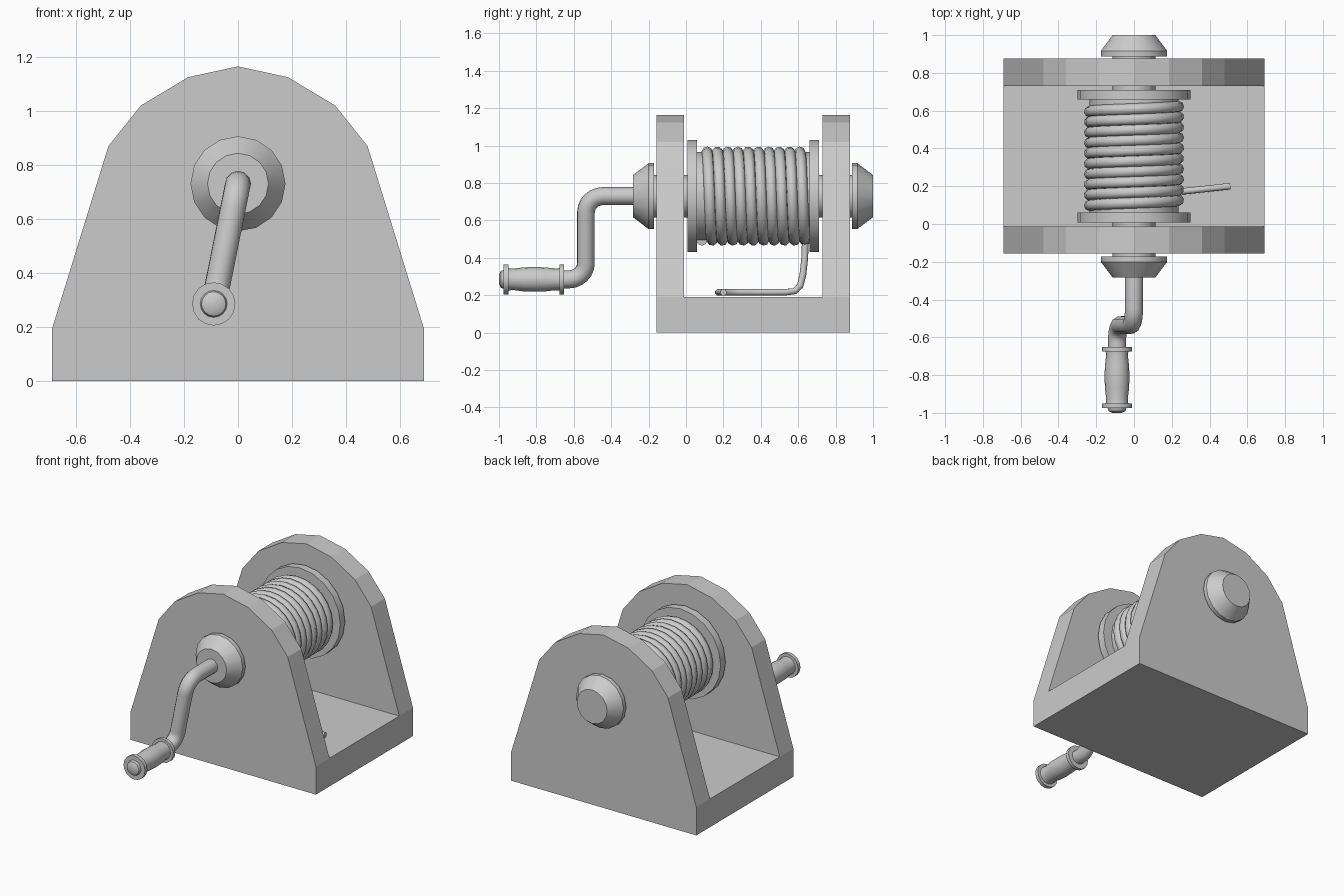
import bpy, bmesh
from math import sin, cos, pi
from mathutils import Vector

if "Cube" in bpy.data.objects:
    bpy.data.objects.remove(bpy.data.objects["Cube"])

AXIS_Z = 0.73


def finish(name, bm, smooth=True):
    bmesh.ops.recalc_face_normals(bm, faces=bm.faces)
    me = bpy.data.meshes.new(name)
    bm.to_mesh(me)
    bm.free()
    ob = bpy.data.objects.new(name, me)
    bpy.context.collection.objects.link(ob)
    if smooth:
        select(ob)
        bpy.ops.object.shade_smooth_by_angle(angle=pi / 6)
    return ob


def select(ob):
    bpy.ops.object.select_all(action='DESELECT')
    ob.select_set(True)
    bpy.context.view_layer.objects.active = ob


def lathe(name, profile, x=0.0, z=AXIS_Z, sides=16):
    """Turn a list of (y, radius) around an axis parallel to y."""
    bm = bmesh.new()
    rings = [[bm.verts.new((x + r * sin(2 * pi * i / sides), y, z + r * cos(2 * pi * i / sides)))
              for i in range(sides)] for y, r in profile]
    for a, b in zip(rings, rings[1:]):
        for i in range(sides):
            j = (i + 1) % sides
            bm.faces.new((a[i], a[j], b[j], b[i]))
    bm.faces.new(rings[0])
    bm.faces.new(rings[-1])
    return finish(name, bm)


def tube(name, points, radius, resolution):
    cu = bpy.data.curves.new(name, 'CURVE')
    cu.dimensions = '3D'
    cu.bevel_depth = radius
    cu.bevel_resolution = resolution
    cu.use_fill_caps = True
    sp = cu.splines.new('POLY')
    sp.points.add(len(points) - 1)
    for p, co in zip(sp.points, points):
        p.co = (*co, 1)
    ob = bpy.data.objects.new(name, cu)
    bpy.context.collection.objects.link(ob)
    select(ob)
    bpy.ops.object.convert(target='MESH')
    bpy.ops.object.shade_smooth_by_angle(angle=pi / 3)
    return ob


def fillet(corners, radius, steps=6):
    """Round the inner corners of a path with circular arcs (near right angles)."""
    pts = [Vector(c) for c in corners]
    out = [pts[0]]
    for a, b, c in zip(pts, pts[1:], pts[2:]):
        u, v = (a - b).normalized() * radius, (c - b).normalized() * radius
        for i in range(steps + 1):
            t = i / steps * pi / 2
            out.append(b + u * (1 - sin(t)) + v * (1 - cos(t)))
    return out + [pts[-1]]


# Stand: two rounded side plates joined by a base, one U-shaped body
half = [(0.69, 0.19), (0.48, 0.87), (0.36, 1.02), (0.185, 1.125)]
outline = half + [(0, 1.165)] + [(-x, z) for x, z in reversed(half)]
bm = bmesh.new()
ys = (-0.157, -0.012, 0.73, 0.876)
rows = [[bm.verts.new((x, y, z)) for x, z in outline] for y in ys]
for k in (0, 2):
    for i in range(len(outline) - 1):
        bm.faces.new((rows[k][i], rows[k][i + 1], rows[k + 1][i + 1], rows[k + 1][i]))
base = [[bm.verts.new((x, y, 0)) for x in (0.69, -0.69)] for y in (ys[0], ys[3])]
bm.faces.new(rows[0] + [base[0][1], base[0][0]])
bm.faces.new(rows[3] + [base[1][1], base[1][0]])
bm.faces.new(rows[1])
bm.faces.new(rows[2])
bm.faces.new((rows[1][0], rows[2][0], rows[2][-1], rows[1][-1]))
bm.faces.new(base[0] + base[1][::-1])
for s, e in ((0, 0), (1, -1)):
    bm.faces.new([base[0][s]] + [r[e] for r in rows] + [base[1][s]])
finish("stand", bm, smooth=False)

# Axle, drum and end caps
lathe("axle", [(-0.19, 0.113), (0.90, 0.113)])
lathe("drum", [(0.008, 0.30), (0.06, 0.30), (0.06, 0.235),
               (0.66, 0.235), (0.66, 0.30), (0.71, 0.30)], sides=20)
lathe("front_cap", [(-0.172, 0.176), (-0.2, 0.176), (-0.283, 0.113)])
lathe("back_cap", [(0.888, 0.176), (0.916, 0.176), (1.0, 0.113)])

# Wound rope, ending at the underside of the drum
turns, per = 10, 24
coil = []
for i in range(turns * per + 1):
    a = pi + 2 * pi * i / per
    coil.append((0.235 * sin(a), 0.085 + 0.551 * i / (turns * per), AXIS_Z + 0.235 * cos(a)))
tube("wound_rope", coil, 0.03, 2)

# Loose rope tail lying on the base
tube("rope_tail", [(0.03, 0.638, 0.50), (0.03, 0.635, 0.40), (0.04, 0.625, 0.31),
                   (0.05, 0.61, 0.25), (0.06, 0.58, 0.222), (0.075, 0.53, 0.216),
                   (0.09, 0.40, 0.216), (0.10, 0.28, 0.216), (0.13, 0.21, 0.216),
                   (0.19, 0.172, 0.216), (0.27, 0.174, 0.216), (0.51, 0.2, 0.216)], 0.018, 2)

# Crank arm and turned handle
hx, hz = -0.09, 0.285
tube("crank_arm", fillet([(0, -0.27, AXIS_Z), (0, -0.535, AXIS_Z),
                          (hx, -0.535, hz), (hx, -0.66, hz)], 0.09), 0.048, 4)
lathe("crank_handle", [(-0.652, 0.08), (-0.675, 0.08), (-0.675, 0.06), (-0.70, 0.058),
                       (-0.75, 0.064), (-0.81, 0.066), (-0.87, 0.064), (-0.925, 0.057),
                       (-0.95, 0.06), (-0.95, 0.08), (-0.975, 0.08), (-0.975, 0.05),
                       (-0.99, 0.045), (-1.0, 0.025)], hx, hz)
